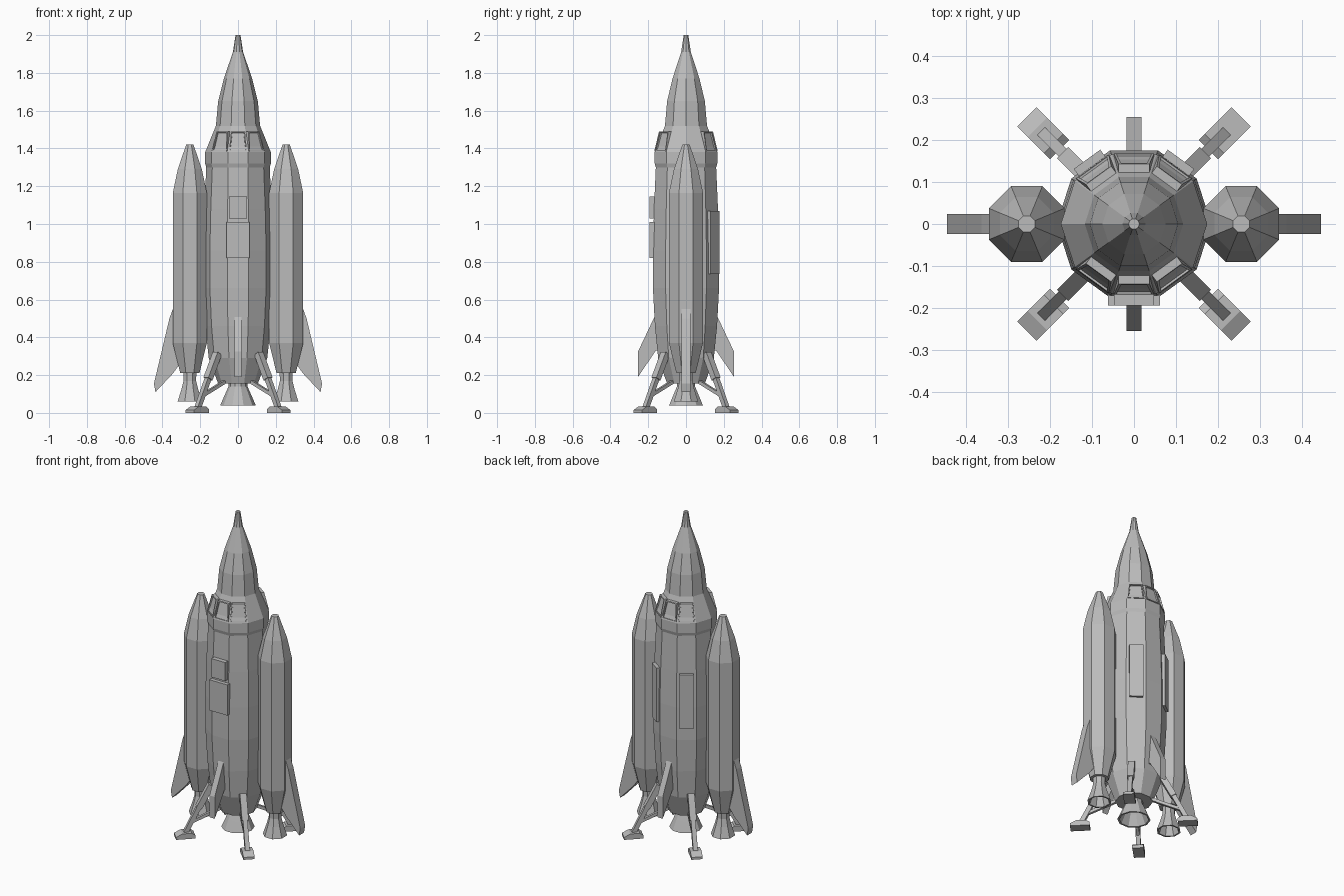
import bpy, bmesh, math
from mathutils import Matrix

cube = bpy.data.objects.get("Cube")
if cube:
    bpy.data.objects.remove(cube)

grey = bpy.data.materials.new("hull_grey")
grey.use_nodes = True
grey.diffuse_color = (0.5, 0.5, 0.5, 1)
grey.node_tree.nodes["Principled BSDF"].inputs["Base Color"].default_value = (0.5, 0.5, 0.5, 1)


def finish(name, bm, angle=0.0, x=0.0):
    """Turn a bmesh into a named object, spun about z and shifted along x."""
    bmesh.ops.recalc_face_normals(bm, faces=bm.faces)
    bm.transform(Matrix.Translation((x, 0, 0)) @ Matrix.Rotation(math.radians(angle), 4, "Z"))
    mesh = bpy.data.meshes.new(name)
    bm.to_mesh(mesh)
    bm.free()
    mesh.materials.append(grey)
    obj = bpy.data.objects.new(name, mesh)
    bpy.context.collection.objects.link(obj)
    return obj


def lathe(name, profile, sides, angle=0.0, x=0.0):
    """Faceted solid of revolution with both profile ends capped."""
    bm = bmesh.new()
    turns = [2 * math.pi * i / sides for i in range(sides)]
    rings = [[bm.verts.new((r * math.cos(a), r * math.sin(a), z)) for a in turns]
             for r, z in profile]
    for low, high in zip(rings, rings[1:]):
        for i in range(sides):
            j = (i + 1) % sides
            bm.faces.new((low[i], low[j], high[j], high[i]))
    bm.faces.new(rings[0])
    bm.faces.new(rings[-1])
    return finish(name, bm, angle, x)


def plate(name, outline, width, angle=0.0, x=0.0):
    """Outline in the radius/height plane, given a sideways thickness."""
    bm = bmesh.new()
    sides = [[bm.verts.new((r, s * width / 2, z)) for r, z in outline] for s in (-1, 1)]
    for side in sides:
        bm.faces.new(side)
    for i in range(len(outline)):
        j = (i + 1) % len(outline)
        bm.faces.new((sides[0][i], sides[0][j], sides[1][j], sides[1][i]))
    return finish(name, bm, angle, x)


def box(name, r0, r1, z0, z1, width, angle):
    return plate(name, [(r0, z0), (r1, z0), (r1, z1), (r0, z1)], width, angle)


def beam(name, start, end, thick, width, angle):
    """Straight strut between two radius/height points."""
    dr, dz = end[0] - start[0], end[1] - start[1]
    k = thick / 2 / math.hypot(dr, dz)
    nr, nz = -dz * k, dr * k
    outline = [(start[0] + nr, start[1] + nz), (end[0] + nr, end[1] + nz),
               (end[0] - nr, end[1] - nz), (start[0] - nr, start[1] - nz)]
    return plate(name, outline, width, angle)


def window(name, angle):
    """Wedge hood on the shoulder with a recessed pane."""
    bm = bmesh.new()
    rows = [[bm.verts.new((r, s * w, z)) for s in (-1, 1)]
            for r, w, z in ((0.14, 0.048, 1.385), (0.168, 0.048, 1.385),
                            (0.143, 0.037, 1.49), (0.105, 0.037, 1.49))]
    faces = []
    for i in range(4):
        a, b = rows[i], rows[(i + 1) % 4]
        faces.append(bm.faces.new((a[0], a[1], b[1], b[0])))
    for s in (0, 1):
        bm.faces.new([row[s] for row in rows])
    bmesh.ops.recalc_face_normals(bm, faces=bm.faces)
    bmesh.ops.inset_region(bm, faces=[faces[1]], thickness=0.009)
    bmesh.ops.inset_region(bm, faces=[faces[1]], thickness=0.001, depth=-0.008)
    return finish(name, bm, angle)


# Main hull: ten flat sides, collar, shoulder and nose
lathe("hull", [(0.105, 0.155), (0.155, 0.29), (0.173, 0.46), (0.184, 0.66), (0.184, 0.86),
               (0.178, 1.08), (0.168, 1.30), (0.174, 1.32), (0.174, 1.38), (0.117, 1.52),
               (0.105, 1.65), (0.075, 1.77), (0.027, 1.91), (0.013, 2.0)], 10)
lathe("main_nozzle", [(0.05, 0.18), (0.05, 0.14), (0.068, 0.10), (0.094, 0.04),
                      (0.083, 0.04), (0.055, 0.10), (0.035, 0.14)], 10)

# Cockpit windows, three at the front and three at the back
for middle in (-90, 90):
    for step in (-36, 0, 36):
        window("window", middle + step)

# Hatches on the front and equipment panels on the rear quarters
box("lower_hatch", 0.165, 0.194, 0.82, 1.01, 0.124, -90)
box("upper_hatch", 0.165, 0.194, 1.03, 1.145, 0.096, -90)
for a in (54, 126):
    box("rear_panel", 0.165, 0.19, 0.735, 1.07, 0.078, a)

# Small fins on the front and back of the hull
for a in (-90, 90):
    plate("hull_fin", [(0.13, 0.51), (0.166, 0.51), (0.254, 0.325), (0.254, 0.19),
                       (0.16, 0.33), (0.13, 0.33)], 0.036, a)

# Side boosters with nozzles and swept fins
for side, turn in ((1, 0), (-1, 180)):
    x = 0.255 * side
    lathe("booster", [(0.055, 0.21), (0.0975, 0.37), (0.0975, 1.165), (0.069, 1.29),
                      (0.021, 1.42)], 8, 22.5, x)
    lathe("booster_nozzle", [(0.038, 0.23), (0.036, 0.17), (0.048, 0.125), (0.07, 0.06),
                             (0.06, 0.06), (0.038, 0.125), (0.026, 0.16)], 8, 22.5, x)
    plate("booster_fin", [(0.06, 0.56), (0.088, 0.555), (0.108, 0.50), (0.19, 0.155),
                          (0.182, 0.11), (0.088, 0.21), (0.06, 0.25)], 0.048, turn, x)

# Landing legs on the diagonals
for a in (45, 135, 225, 315):
    beam("upper_leg", (0.155, 0.315), (0.225, 0.18), 0.034, 0.038, a)
    beam("lower_leg", (0.215, 0.20), (0.302, 0.025), 0.026, 0.026, a)
    beam("leg_brace", (0.10, 0.165), (0.27, 0.09), 0.018, 0.018, a)
    plate("foot_pad", [(0.25, 0), (0.36, 0), (0.36, 0.015), (0.325, 0.034),
                       (0.27, 0.034), (0.25, 0.02)], 0.064, a)
